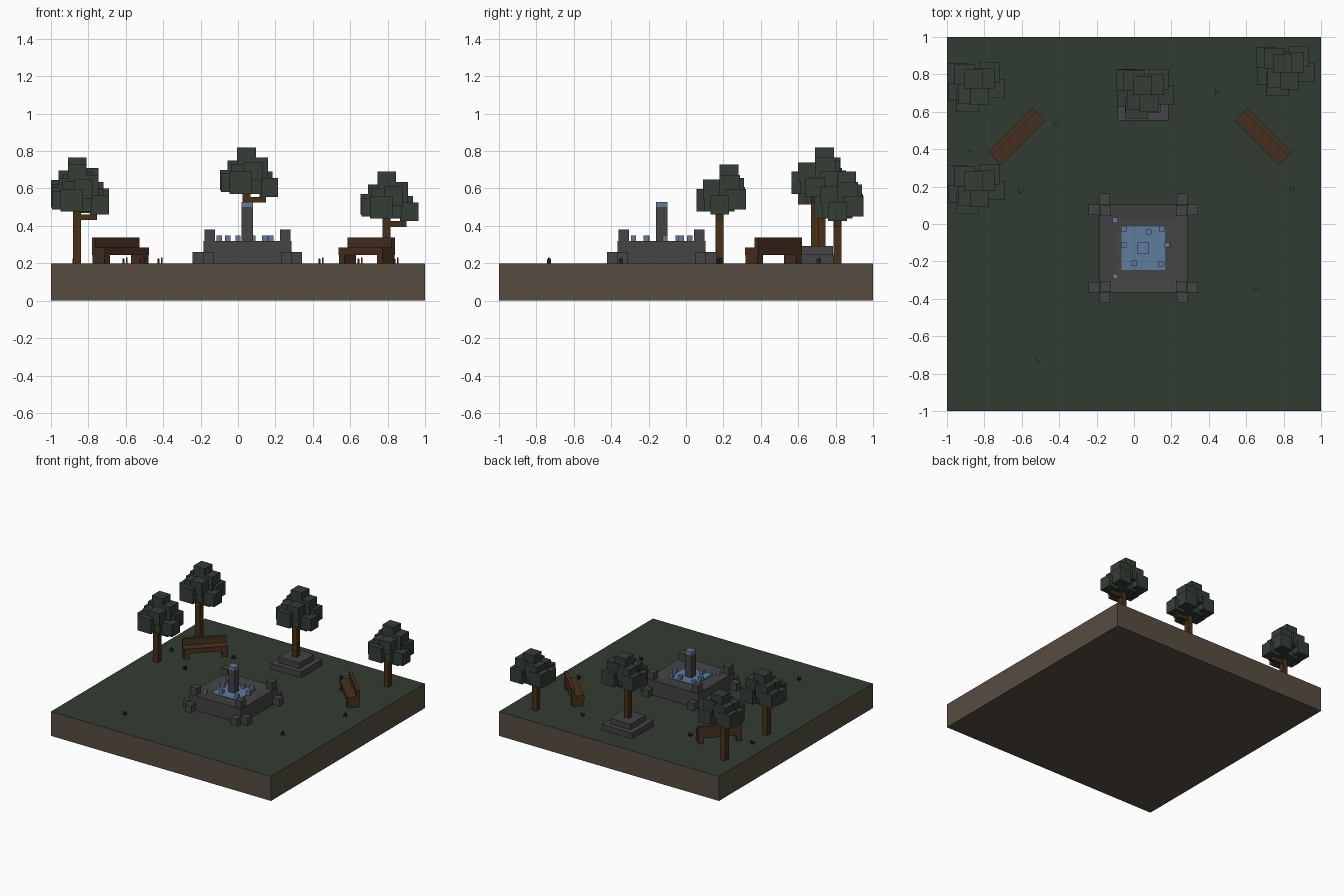
import bpy, bmesh
from math import radians
from mathutils import Matrix, Vector

if "Cube" in bpy.data.objects:
    bpy.data.objects.remove(bpy.data.objects["Cube"])


def material(name, rgb):
    m = bpy.data.materials.new(name)
    m.diffuse_color = (*rgb, 1)
    m.use_nodes = True
    m.node_tree.nodes["Principled BSDF"].inputs["Base Color"].default_value = m.diffuse_color
    return m


GRASS = material("grass", (.031, .045, .031))
SOIL = material("soil", (.095, .075, .053))
STONE = material("stone", (.058, .058, .060))
WATER = material("water", (.115, .20, .34))
BARK = material("bark", (.065, .030, .008))
LEAF = material("leaf", (.034, .048, .036))
WOOD = material("wood", (.065, .030, .014))


def boxes(name, mat, parts, loc=(0, 0, 0), turn=0):
    """One object from (centre x, centre y, bottom z, width, depth, height) boxes."""
    bm = bmesh.new()
    for x, y, z, w, d, h in parts:
        bmesh.ops.create_cube(bm, size=1, matrix=Matrix.Translation((x, y, z + h / 2))
                              @ Matrix.Diagonal((w, d, h, 1)))
    me = bpy.data.meshes.new(name)
    bm.to_mesh(me)
    bm.free()
    me.materials.append(mat)
    ob = bpy.data.objects.new(name, me)
    ob.location = loc
    ob.rotation_euler.z = radians(turn)
    bpy.context.collection.objects.link(ob)
    return ob


G = 0.2  # ground level

# Ground slab with a grass top face
ground = boxes("ground", SOIL, [(0, 0, 0, 2, 2, G)])
ground.data.materials.append(GRASS)
for p in ground.data.polygons:
    if p.normal.z > .5:
        p.material_index = 1

# Fountain basin with a shallow recess for the water
F = (.05, -.13, G)
basin = boxes("fountain_basin", STONE, [(0, 0, 0, .47, .47, .12)], F)
bm = bmesh.new()
bm.from_mesh(basin.data)
bm.normal_update()
top = [f for f in bm.faces if f.normal.z > .5]
bmesh.ops.inset_region(bm, faces=top, thickness=.117)
bmesh.ops.translate(bm, verts=top[0].verts, vec=Vector((0, 0, -.01)))
bm.to_mesh(basin.data)
bm.free()

# Corner stones and low buttresses on all four corners
corners, buttresses = [], []
for sx in (-1, 1):
    for sy in (-1, 1):
        corners.append((sx * .202, sy * .202, .12, .056, .056, .06))
        buttresses.append((sx * .262, sy * .207, 0, .06, .056, .06))
        buttresses.append((sx * .207, sy * .262, 0, .056, .06, .06))
boxes("fountain_corner_stones", STONE, corners, F)
boxes("fountain_buttresses", STONE, buttresses, F)

# Water, spout column and splash cubes
boxes("fountain_water", WATER, [(0, 0, .105, .234, .234, .012)], F)
boxes("fountain_column", STONE, [(0, 0, .11, .06, .06, .19)], F)
boxes("spout_water", WATER, [(0, 0, .30, .06, .06, .028)], F)
splashes = [(-.10, .02), (-.055, -.025), (.08, -.043), (.148, -.025), (-.055, -.112),
            (.177, -.112), (0, -.21), (.143, -.214), (-.10, -.28)]
boxes("splash_drops", WATER, [(x, y, .312, .028, .028, .036) for x, y in splashes])

# Stepped planter under the middle tree
boxes("planter_lower_step", STONE, [(.048, .69, G, .275, .275, .047)])
boxes("planter_upper_step", STONE, [(.048, .69, G + .04, .19, .19, .053)])

# Trees: leaf cubes are (dx, dy, top below the crown, size)
CROWN = [(0, .05, 0, .10), (0, 0, .09, .16), (-.045, .075, .07, .11), (-.085, .08, .12, .11),
         (-.085, -.015, .14, .10), (-.03, -.065, .13, .12), (.06, .055, .055, .11),
         (.085, .085, .13, .11), (.12, .0, .165, .10), (.035, -.04, .08, .10)]
TREES = [(-.86, .18, .727, G), (-.86, .725, .765, G), (.045, .69, .82, .29), (.795, .81, .69, G)]
for i, (x, y, crown_top, base) in enumerate(TREES, 1):
    boxes(f"tree_trunk_{i}", BARK, [(0, 0, base, .043, .043, crown_top - .2 - base),
                                    (.06, 0, crown_top - .295, .09, .03, .03)], (x, y, 0))
    boxes(f"tree_leaves_{i}", LEAF,
          [(dx, dy, -t - s, s, s, s) for dx, dy, t, s in CROWN], (x, y, crown_top))

# Benches, both turned toward the fountain
for side, x, turn in (("left", -.628, 45), ("right", .688, -45)):
    boxes(f"bench_seat_{side}", WOOD, [(0, 0, .045, .333, .095, .04)], (x, .468, G), turn)
    boxes(f"bench_back_{side}", WOOD, [(0, .035, .075, .333, .025, .063)], (x, .468, G), turn)
    boxes(f"bench_legs_{side}", WOOD, [(s * .145, 0, 0, .042, .09, .05) for s in (-1, 1)],
          (x, .468, G), turn)

# Twig tufts scattered on the grass
TUFTS = [(.444, .71), (-.417, .54), (-.872, .385), (-.604, .176), (.845, .187), (.652, -.348), (-.513, -.733)]
for i, (x, y) in enumerate(TUFTS, 1):
    boxes(f"twig_tuft_{i}", WOOD, [(-.009, .007, 0, .007, .007, .025), (.009, 0, 0, .007, .007, .03),
                                   (-.007, -.008, 0, .007, .007, .022)], (x, y, G))
